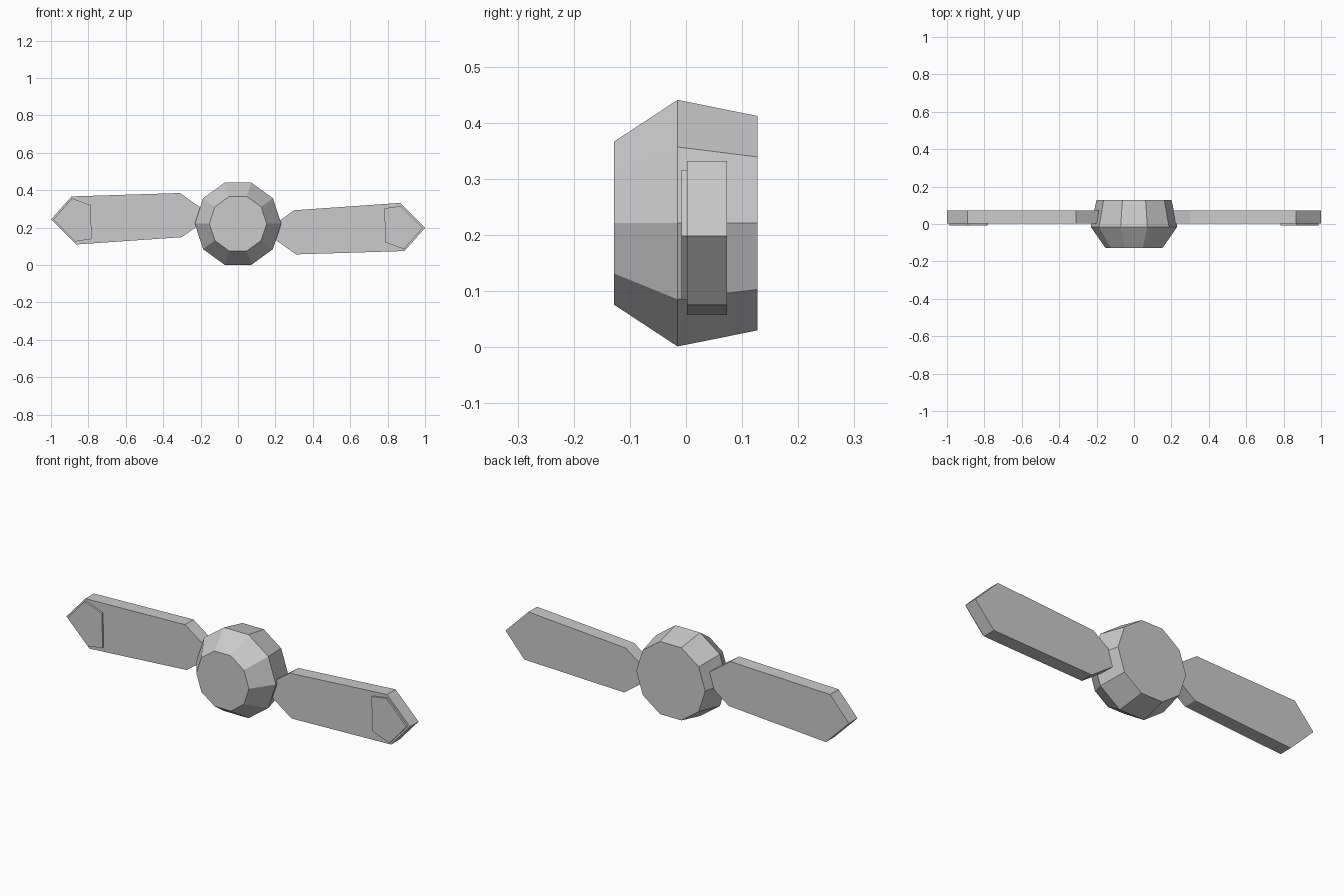
import bpy
import bmesh
import math

cube = bpy.data.objects.get("Cube")
if cube:
    bpy.data.objects.remove(cube, do_unlink=True)

HUB_Z = 0.221

# One plain grey for everything
grey = bpy.data.materials.new("light_grey")
grey.use_nodes = True
grey.diffuse_color = (0.6, 0.6, 0.6, 1)
grey.node_tree.nodes["Principled BSDF"].inputs["Base Color"].default_value = (0.6, 0.6, 0.6, 1)


def loft(name, rings):
    """Closed flat-shaded solid through a list of matching rings."""
    bm = bmesh.new()
    loops = [[bm.verts.new(p) for p in ring] for ring in rings]
    n = len(loops[0])
    for a, b in zip(loops, loops[1:]):
        for i in range(n):
            j = (i + 1) % n
            bm.faces.new((a[i], a[j], b[j], b[i]))
    bm.faces.new(loops[0])
    bm.faces.new(loops[-1])
    bmesh.ops.recalc_face_normals(bm, faces=bm.faces)
    mesh = bpy.data.meshes.new(name)
    bm.to_mesh(mesh)
    bm.free()
    mesh.materials.append(grey)
    obj = bpy.data.objects.new(name, mesh)
    bpy.context.collection.objects.link(obj)
    return obj


def plate(name, outline, front, back, side):
    """Extruded outline; side -1 turns it half a circle around the hub."""
    return loft(name, [[(side * x, y, HUB_Z + side * (z - HUB_Z)) for x, z in outline]
                       for y in (front, back)])


# Ten-sided hub, widest just ahead of the middle
def decagon(y, r):
    return [(r * math.cos(k * math.tau / 10), y, HUB_Z + r * math.sin(k * math.tau / 10))
            for k in range(10)]


loft("hub", [decagon(-0.128, 0.153), decagon(-0.015, 0.231), decagon(0.127, 0.201)])

# Two pointed blades, each with a thin raised tip plate on the front
blade = [(1, 0.198), (0.866, 0.332), (0.3, 0.293), (0.14, 0.178), (0.31, 0.057), (0.89, 0.075)]
tip = [(0.987, 0.198), (0.87, 0.316), (0.783, 0.303), (0.787, 0.122), (0.887, 0.085)]
for label, side in (("left", 1), ("right", -1)):
    plate(label + "_blade", blade, 0.002, 0.073, side)
    plate(label + "_tip_plate", tip, -0.008, 0.0018, side)
